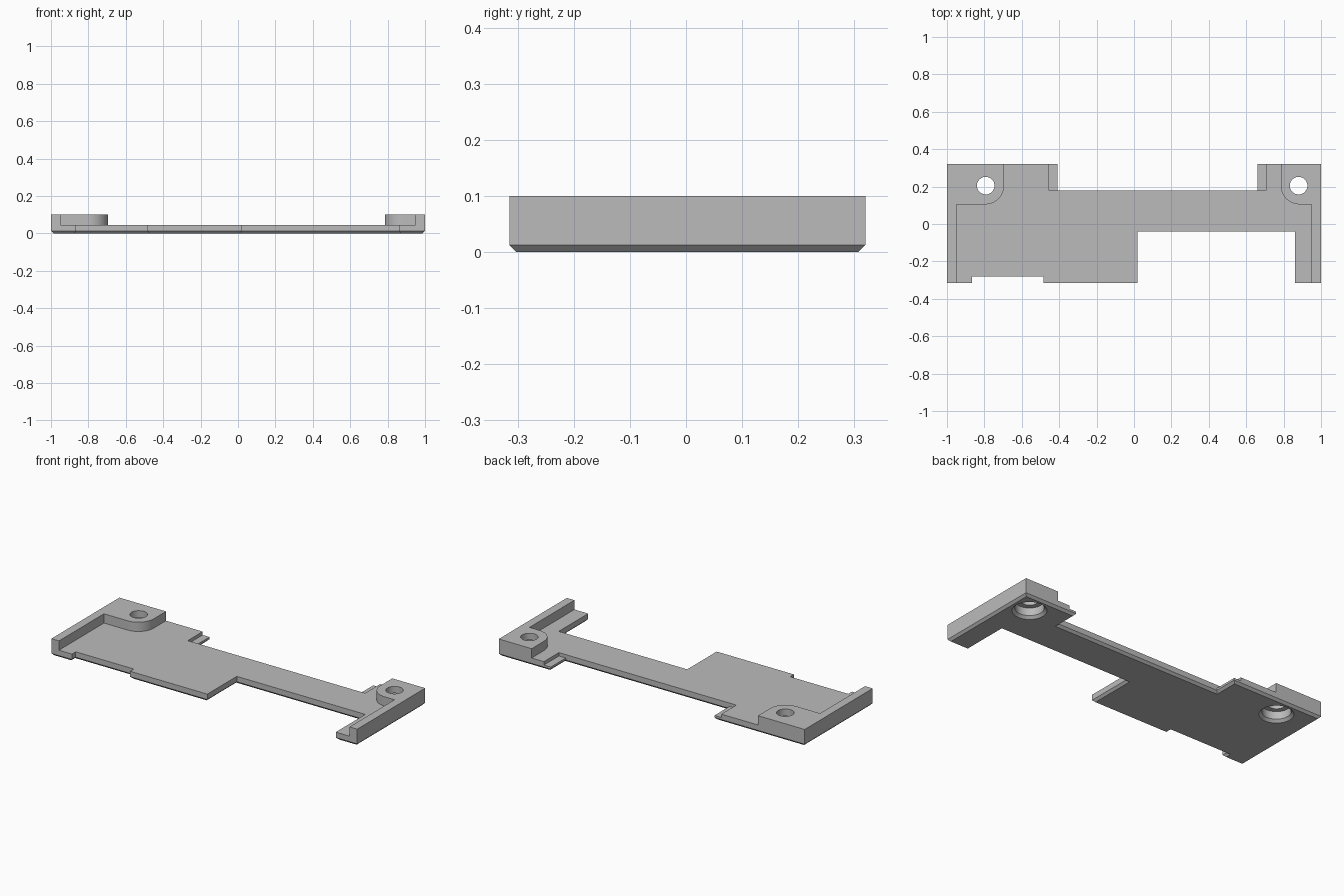
import bpy
import bmesh
from math import sin, cos, pi
from mathutils import Vector

cube = bpy.data.objects.get("Cube")
if cube:
    bpy.data.objects.remove(cube, do_unlink=True)

grey = bpy.data.materials.new("plain grey")
grey.use_nodes = True
grey.diffuse_color = (0.5, 0.5, 0.5, 1)
grey.node_tree.nodes["Principled BSDF"].inputs["Base Color"].default_value = (0.5, 0.5, 0.5, 1)

BACK, FRONT = 0.32, -0.315
PLATE_TOP, LEDGE_TOP, TOP = 0.045, 0.025, 0.1
CHAMFER = 0.013


def loft(name, rings):
    """Solid from stacked rings, each a (counter-clockwise outline, height) pair."""
    bm = bmesh.new()
    loops = [[bm.verts.new((x, y, z)) for x, y in pts] for pts, z in rings]
    n = len(loops[0])
    for low, high in zip(loops, loops[1:]):
        for i in range(n):
            j = (i + 1) % n
            bm.faces.new((low[i], low[j], high[j], high[i]))
    bm.faces.new(loops[0][::-1])
    bm.faces.new(loops[-1])
    bmesh.ops.recalc_face_normals(bm, faces=bm.faces[:])
    mesh = bpy.data.meshes.new(name)
    bm.to_mesh(mesh)
    bm.free()
    mesh.materials.append(grey)
    obj = bpy.data.objects.new(name, mesh)
    bpy.context.collection.objects.link(obj)
    return obj


def inset(pts, d):
    """Shrink a right-angled outline by d."""
    out = []
    for i, p in enumerate(pts):
        p = Vector(p)
        a = (p - Vector(pts[i - 1])).normalized()
        b = (Vector(pts[(i + 1) % len(pts)]) - p).normalized()
        out.append(tuple(p + d * Vector((-a.y - b.y, a.x + b.x))))
    return out


def circle(x, y, r, n=48):
    return [(x + r * cos(2 * pi * i / n), y + r * sin(2 * pi * i / n)) for i in range(n)]


def box(name, x0, x1, y0, y1, z0, z1):
    pts = [(x0, y0), (x1, y0), (x1, y1), (x0, y1)]
    return loft(name, [(pts, z0), (pts, z1)])


def combine(target, other, operation):
    mod = target.modifiers.new(operation, 'BOOLEAN')
    mod.operation = operation
    mod.solver = 'EXACT'
    mod.object = other
    with bpy.context.temp_override(object=target, active_object=target):
        bpy.ops.object.modifier_apply(modifier=mod.name)
    bpy.data.objects.remove(other, do_unlink=True)


def raised_corner(name, side, inner, r=0.1):
    """Side rail and rounded screw boss in one outline; side is -1 or 1."""
    rail, low = 0.95, 0.105
    pts = [(1, FRONT), (1, BACK), (inner, BACK)]
    pts += [(inner + r - r * cos(a), low + r - r * sin(a))
            for a in (pi / 2 * i / 12 for i in range(13))]
    pts += [(rail, low), (rail, FRONT)]
    pts = [(side * x, y) for x, y in pts]
    if side < 0:
        pts.reverse()
    return loft(name, [(pts, LEDGE_TOP), (pts, TOP)])


# Base plate with chamfered underside
outline = [(-1, FRONT), (-0.865, FRONT), (-0.865, -0.28), (-0.485, -0.28),
           (-0.485, FRONT), (0.02, FRONT), (0.02, -0.04), (0.86, -0.04),
           (0.86, FRONT), (1, FRONT), (1, BACK), (0.66, BACK),
           (0.66, 0.18), (-0.41, 0.18), (-0.41, BACK), (-1, BACK)]
plate = loft("base_plate", [(inset(outline, CHAMFER), 0), (outline, CHAMFER),
                            (outline, PLATE_TOP)])

# Low ledges beside the back recess
for x0, x1 in ((-0.455, -0.3), (0.55, 0.705)):
    combine(plate, box("ledge_cutter", x0, x1, 0.18, 0.4, LEDGE_TOP, 0.2), 'DIFFERENCE')

# Raised rails and bosses
combine(plate, raised_corner("right_boss", -1, 0.695), 'UNION')
combine(plate, raised_corner("left_boss", 1, 0.785), 'UNION')

# Screw holes with chamfered counterbores from below
for x in (-0.793, 0.88):
    y = 0.205
    wide, bore, hole = (circle(x, y, r) for r in (0.106, 0.076, 0.047))
    cutter = loft("hole_cutter", [(wide, -0.015), (bore, 0.015), (bore, 0.06),
                                  (hole, 0.06), (hole, 0.15)])
    combine(plate, cutter, 'DIFFERENCE')

plate.name = "mounting_bracket"
bpy.ops.object.select_all(action='DESELECT')
plate.select_set(True)
bpy.context.view_layer.objects.active = plate
bpy.ops.object.shade_smooth_by_angle(angle=pi / 6)
